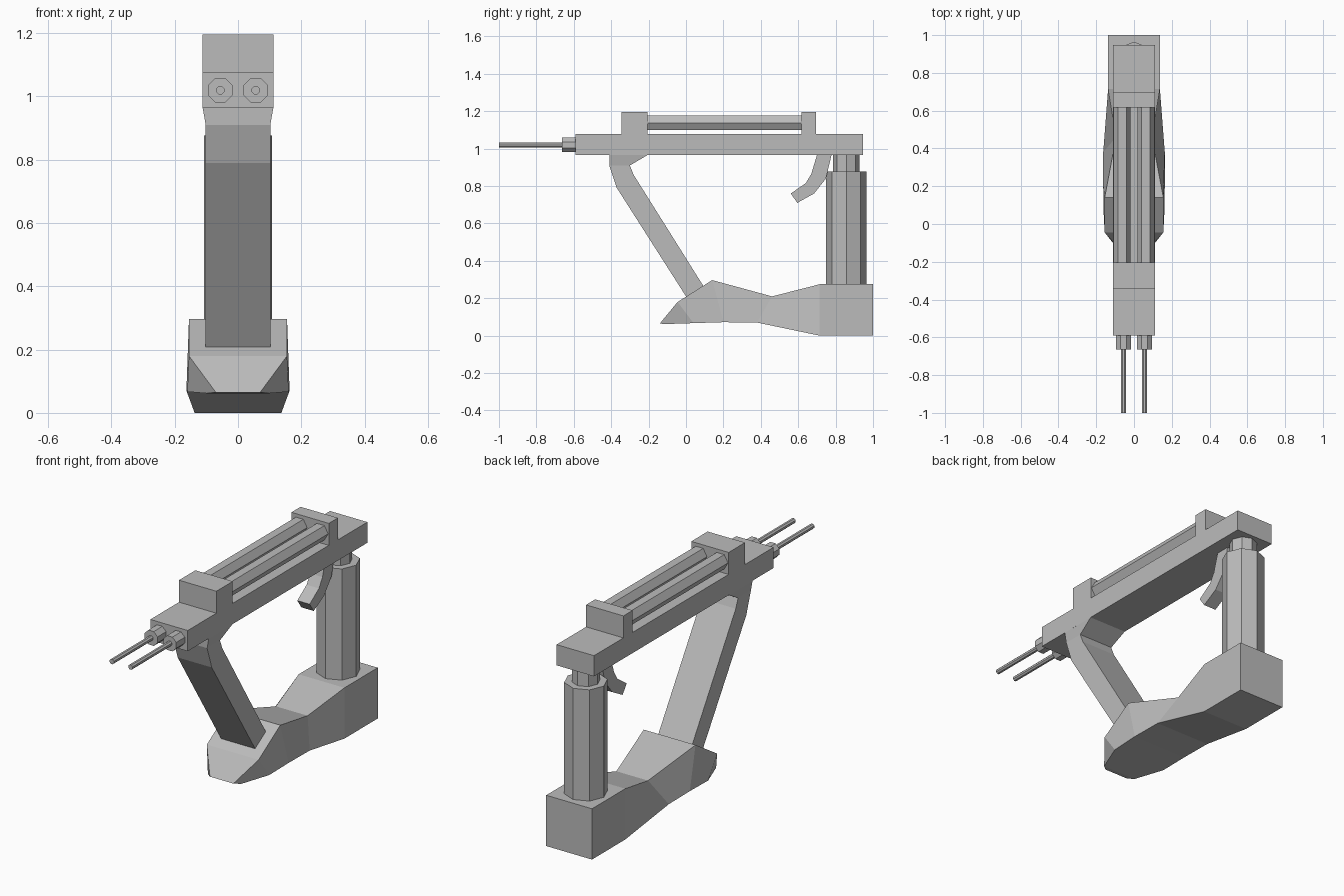
import bpy, bmesh
from math import pi
from mathutils import Matrix

if "Cube" in bpy.data.objects:
    bpy.data.objects.remove(bpy.data.objects["Cube"])

grey = bpy.data.materials.new("plain_grey")
grey.use_nodes = True
COLOUR = (0.5, 0.5, 0.5, 1)
grey.diffuse_color = COLOUR
grey.node_tree.nodes["Principled BSDF"].inputs["Base Color"].default_value = COLOUR


def finish(name, bm):
    bmesh.ops.recalc_face_normals(bm, faces=bm.faces[:])
    mesh = bpy.data.meshes.new(name)
    bm.to_mesh(mesh)
    bm.free()
    mesh.materials.append(grey)
    obj = bpy.data.objects.new(name, mesh)
    bpy.context.collection.objects.link(obj)
    return obj


def box(name, half_x, y0, y1, z0, z1):
    loft(name, [((half_x, y, z1), (half_x, y, z0)) for y in (y0, y1)])


def loft(name, stations):
    """Skin symmetric four-cornered sections, each given by two (half width, y, z) points."""
    bm = bmesh.new()
    rings = []
    for (wa, ya, za), (wb, yb, zb) in stations:
        corners = ((wa, ya, za), (-wa, ya, za), (-wb, yb, zb), (wb, yb, zb))
        rings.append([bm.verts.new(c) for c in corners])
    for a, b in zip(rings, rings[1:]):
        for i in range(4):
            j = (i + 1) % 4
            bm.faces.new((a[i], a[j], b[j], b[i]))
    bm.faces.new(rings[0])
    bm.faces.new(rings[-1])
    return finish(name, bm)


def prism(name, sides, radius, start, length, along_y=True, spin=0.0):
    """Regular prism starting at a point and running along y or z."""
    bm = bmesh.new()
    bmesh.ops.create_cone(bm, cap_ends=True, segments=sides, radius1=radius,
                          radius2=radius, depth=length)
    turn = Matrix.Rotation(spin, 4, "Z")
    turn = Matrix.Translation((0, 0, length / 2)) @ turn
    if along_y:
        turn = Matrix.Rotation(-pi / 2, 4, "X") @ turn
    bm.transform(Matrix.Translation(start) @ turn)
    return finish(name, bm)


# Upper frame and its two raised blocks
box("main_beam", 0.112, -0.59, 0.947, 0.965, 1.077)
box("front_block", 0.112, -0.345, -0.205, 1.07, 1.196)
box("rear_block", 0.112, 0.617, 0.695, 1.07, 1.196)

# Paired tubes on top, collars and thin rods at the front
for side, x in (("left", 1), ("right", -1)):
    prism(side + "_top_tube", 6, 0.045, (x * 0.063, -0.21, 1.138), 0.84, spin=pi / 2)
    prism(side + "_collar", 8, 0.042, (x * 0.056, -0.664, 1.02), 0.08, spin=pi / 8)
    prism(side + "_front_rod", 8, 0.014, (x * 0.056, -1.0, 1.02), 0.36, spin=pi / 8)

# Rear grip column with its narrower neck
prism("rear_column", 8, 0.108, (0, 0.857, 0.26), 0.617, along_y=False)
prism("column_neck", 8, 0.07, (0, 0.857, 0.86), 0.11, along_y=False)

# Slanted front strut, flared where it meets the beam
loft("front_strut", [
    ((0.112, -0.41, 0.966), (0.112, -0.205, 0.966)),
    ((0.102, -0.41, 0.91), (0.102, -0.30, 0.91)),
    ((0.102, -0.37, 0.79), (0.102, -0.28, 0.86)),
    ((0.102, 0.0, 0.21), (0.102, 0.09, 0.27)),
    ((0.102, 0.05, 0.13), (0.102, 0.14, 0.19)),
])

# Curved trigger
loft("trigger", [
    ((0.037, 0.70, 0.966), (0.037, 0.778, 0.966)),
    ((0.037, 0.67, 0.865), (0.037, 0.748, 0.84)),
    ((0.037, 0.64, 0.815), (0.037, 0.685, 0.76)),
    ((0.037, 0.56, 0.76), (0.037, 0.595, 0.71)),
])

# Faceted foot: block at the back, waist in the middle, wedge toe in front
loft("base_foot", [
    ((0.137, 1.0, 0.275), (0.137, 1.0, 0.0)),
    ((0.137, 0.715, 0.275), (0.137, 0.715, 0.0)),
    ((0.095, 0.46, 0.21), (0.163, 0.38, 0.07)),
    ((0.155, 0.14, 0.297), (0.163, 0.2, 0.072)),
    ((0.155, -0.045, 0.18), (0.16, 0.04, 0.067)),
    ((0.07, -0.14, 0.065), (0.10, -0.115, 0.062)),
])
